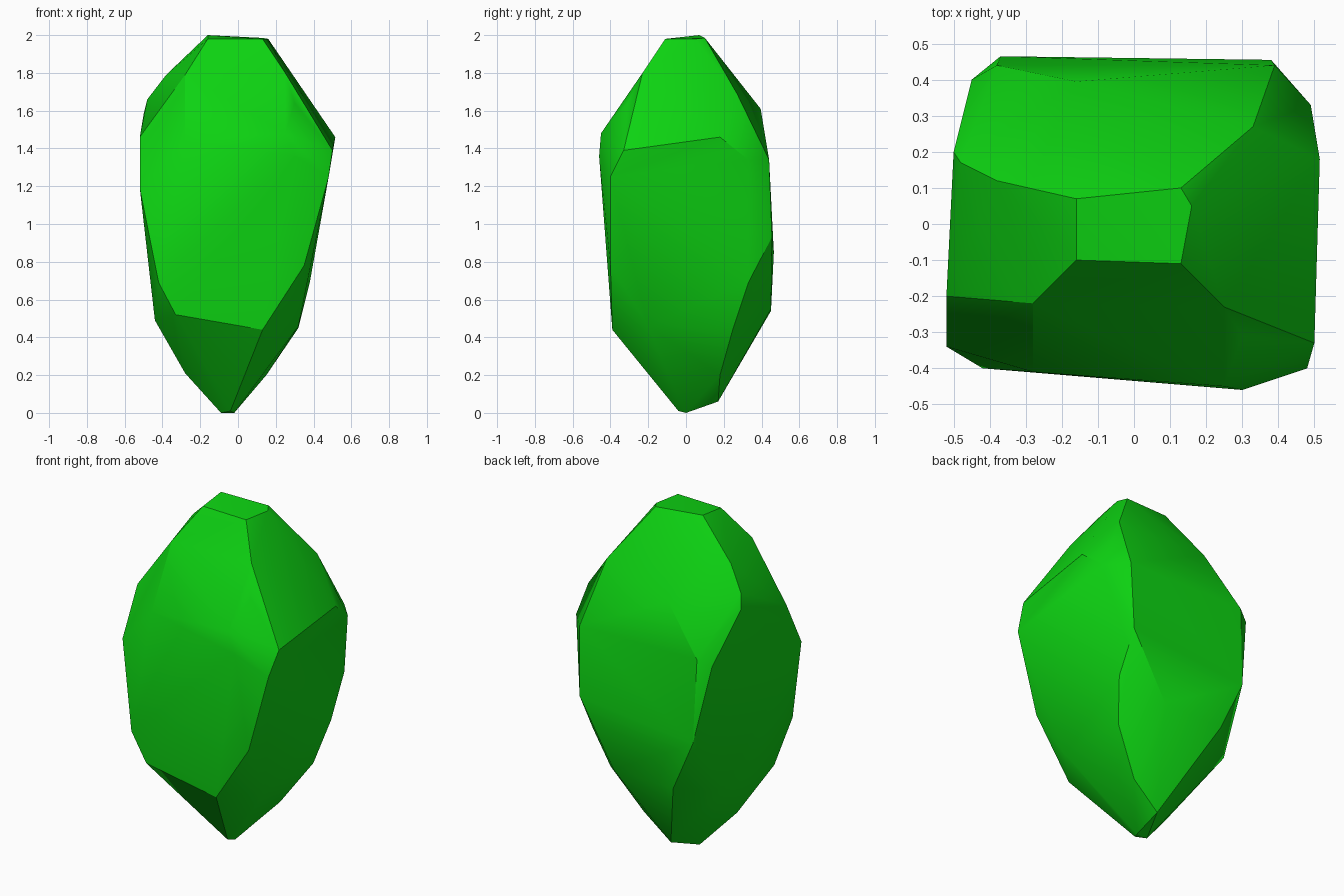
import bpy, bmesh, math

# Corner points of the cut stone, grouped by height band
CORNERS = [
    # flat crown
    (-.16, -.10, 1.98), (.13, -.11, 1.98), (.16, .05, 1.98), (.13, .10, 1.985), (-.16, .07, 2.0),
    # shoulders
    (-.28, -.22, 1.79), (.25, -.23, 1.80), (-.38, .12, 1.79), (.33, .27, 1.69), (.42, .16, 1.60),
    (-.16, .395, 1.61), (-.48, .17, 1.66), (-.50, .20, 1.58), (.30, -.31, 1.64),
    # upper girdle
    (-.52, -.20, 1.46), (.515, .18, 1.46), (.50, -.33, 1.39), (.25, -.45, 1.48), (-.28, -.41, 1.44),
    (.49, .33, 1.34), (.39, .44, 1.34), (-.38, .44, 1.34), (-.45, .40, 1.30), (.30, -.46, 1.36),
    (.48, -.40, 1.25), (-.52, -.34, 1.19),
    # lower girdle
    (.38, .455, .93), (-.37, .465, .85), (.35, -.40, .78), (.38, .33, .69), (-.42, -.40, .69),
    (.16, .45, .55), (-.23, .45, .54), (-.33, -.39, .52), (-.44, -.20, .49), (-.42, .25, .51),
    (.13, -.39, .44), (.32, .25, .45), (.32, -.20, .46),
    # pointed foot
    (-.28, -.08, .21), (.15, .18, .20), (-.02, .17, .06), (-.09, 0, 0), (-.02, 0, 0), (-.04, -.04, .01),
]

# Gem body: convex hull with nearly flat triangles merged into facets
bm = bmesh.new()
for c in CORNERS:
    bm.verts.new(c)
hull = bmesh.ops.convex_hull(bm, input=bm.verts[:])
loose = [v for v in bm.verts if not v.link_faces]
bmesh.ops.delete(bm, geom=loose, context='VERTS')
bmesh.ops.dissolve_limit(bm, angle_limit=math.radians(4), verts=bm.verts[:], edges=bm.edges[:])
bmesh.ops.triangulate(bm, faces=[f for f in bm.faces if len(f.verts) > 4])
bmesh.ops.recalc_face_normals(bm, faces=bm.faces[:])
mesh = bpy.data.meshes.new("gemstone")
bm.to_mesh(mesh)
bm.free()

gem = bpy.data.objects.new("gemstone", mesh)
bpy.context.collection.objects.link(gem)

# Single green colour
green = bpy.data.materials.new("bright green")
green.diffuse_color = (0.004, 0.65, 0.006, 1)
mesh.materials.append(green)

# Soft shading across shallow facets, sharp edges elsewhere
bpy.context.view_layer.objects.active = gem
gem.select_set(True)
bpy.ops.object.shade_smooth_by_angle(angle=math.radians(30))
